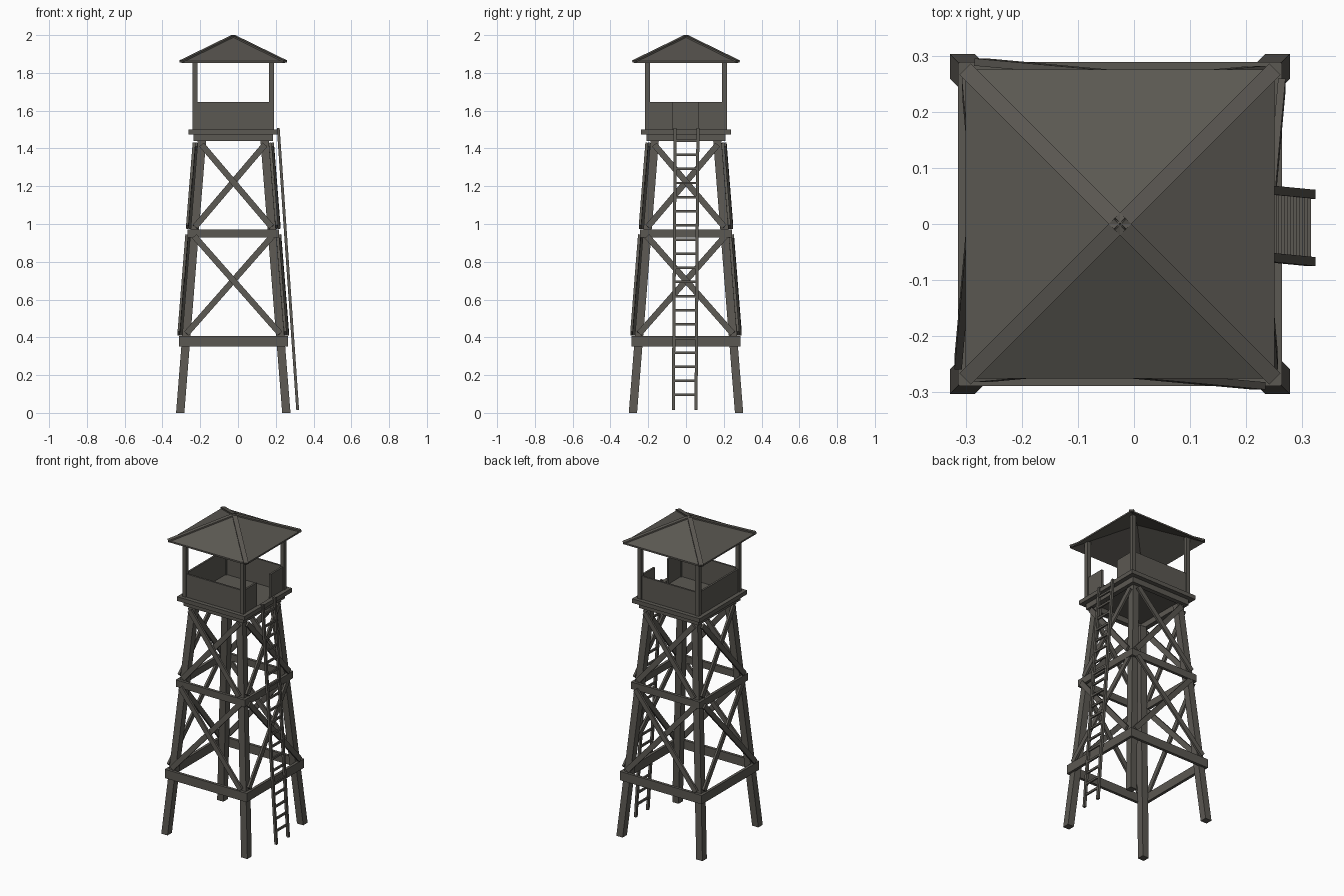
import bpy, bmesh, math
from mathutils import Vector, Matrix

if "Cube" in bpy.data.objects:
    bpy.data.objects.remove(bpy.data.objects["Cube"])

CX = -0.025  # tower axis; the ladder stands off to the +x side

wood = bpy.data.materials.new("weathered wood")
wood.diffuse_color = (0.105, 0.098, 0.085, 1)
wood.use_nodes = True
wood.node_tree.nodes["Principled BSDF"].inputs["Base Color"].default_value = wood.diffuse_color


def make(name, verts, faces):
    me = bpy.data.meshes.new(name)
    me.from_pydata([tuple(v) for v in verts], [], faces)
    bm = bmesh.new()
    bm.from_mesh(me)
    bmesh.ops.recalc_face_normals(bm, faces=bm.faces)
    bm.to_mesh(me)
    bm.free()
    me.materials.append(wood)
    ob = bpy.data.objects.new(name, me)
    bpy.context.collection.objects.link(ob)
    return ob


BOX = [(0, 1, 2, 3), (4, 5, 6, 7), (0, 1, 5, 4), (1, 2, 6, 5), (2, 3, 7, 6), (3, 0, 4, 7)]
SQ = [(-1, -1), (1, -1), (1, 1), (-1, 1)]


def post(name, a, b, sx, sy):
    """Upright with level ends, from a to b."""
    v = [Vector(p) + Vector((i * sx / 2, j * sy / 2, 0)) for p in (a, b) for i, j in SQ]
    return make(name, v, BOX)


def beam(name, a, b, width, depth, normal):
    """Straight plank from a to b, its depth along normal."""
    a, b = Vector(a), Vector(b)
    d = (b - a).normalized()
    w = d.cross(Vector(normal)).normalized()
    n = w.cross(d)
    v = [p + w * (i * width / 2) + n * (j * depth / 2) for p in (a, b) for i, j in SQ]
    return make(name, v, BOX)


def side(ob, k):
    """Turn a part built for the front to side k and move it to the axis."""
    ob.data.transform(Matrix.Translation((CX, 0, 0)) @ Matrix.Rotation(k * math.pi / 2, 4, 'Z'))


def leg_r(z):
    return 0.281 - 0.115 * z / 1.44


HL = 0.022  # half leg thickness
for k in range(4):
    # splayed leg
    side(post("leg", (-leg_r(0), -leg_r(0), 0), (-leg_r(1.44), -leg_r(1.44), 1.44), 2 * HL, 2 * HL), k)

    # horizontal girts outside the legs
    for z, h in ((0.38, 0.056), (0.95, 0.044)):
        y = -(leg_r(z) + HL + 0.007)
        x = leg_r(z) + HL + 0.014
        side(beam("girt", (-x, y, z), (x, y, z), h, 0.018, (0, 1, 0)), k)

    # crossed braces, one laid over the other
    for z0, z1 in ((0.42, 0.935), (0.985, 1.42)):
        for s, off in ((1, 0.006), (-1, 0.019)):
            a = (-s * leg_r(z0), -(leg_r(z0) + HL + off), z0)
            b = (s * leg_r(z1), -(leg_r(z1) + HL + off), z1)
            side(beam("brace", a, b, 0.032, 0.013, (0, 1, 0)), k)

    # platform bearers and rim
    side(beam("bearer", (-0.21, -0.195, 1.457), (0.21, -0.195, 1.457), 0.036, 0.03, (0, 1, 0)), k)
    side(beam("platform_rim", (-0.238, -0.225, 1.487), (0.238, -0.225, 1.487), 0.026, 0.026, (0, 1, 0)), k)

    # roof post
    side(post("roof_post", (-0.203, -0.203, 1.48), (-0.203, -0.203, 1.885), 0.026, 0.026), k)

    # parapet wall, with a gap on the ladder side
    spans = ((-0.2, -0.07), (0.067, 0.2)) if k == 1 else ((-0.2, 0.2),)
    for x0, x1 in spans:
        side(beam("parapet", (x0, -0.203, 1.56), (x1, -0.203, 1.56), 0.17, 0.012, (0, 1, 0)), k)

    # hip cap along the roof corner
    side(beam("hip_cap", (-0.275, -0.275, 1.861), (0, 0, 1.995), 0.028, 0.01, (-0.3, -0.3, 1)), k)

# floor
post("floor", (CX, 0, 1.474), (CX, 0, 1.487), 0.45, 0.45)

# thin hollow pyramid roof
R = 0.275
rv = [(CX + i * R, j * R, z) for z in (1.862, 1.852) for i, j in SQ]
rv += [(CX, 0, 1.997), (CX, 0, 1.985)]
rf = []
for i in range(4):
    j = (i + 1) % 4
    rf += [(i, j, 8), (j + 4, i + 4, 9), (i, i + 4, j + 4, j)]
make("roof", rv, rf)

# ladder: slightly skewed rails and rungs
bot, top = Vector((0.316, -0.007, 0.015)), Vector((0.213, 0.003, 1.508))
for s in (-1, 1):
    o = Vector((0, s * 0.06, 0))
    post("ladder_rail", bot + o, top + o, 0.015, 0.016)
for i in range(19):
    z = 0.095 + i * 0.0748
    c = bot.lerp(top, (z - bot.z) / (top.z - bot.z))
    beam("ladder_rung", c - Vector((0, 0.06, 0)), c + Vector((0, 0.06, 0)), 0.013, 0.01, (1, 0, 0))
